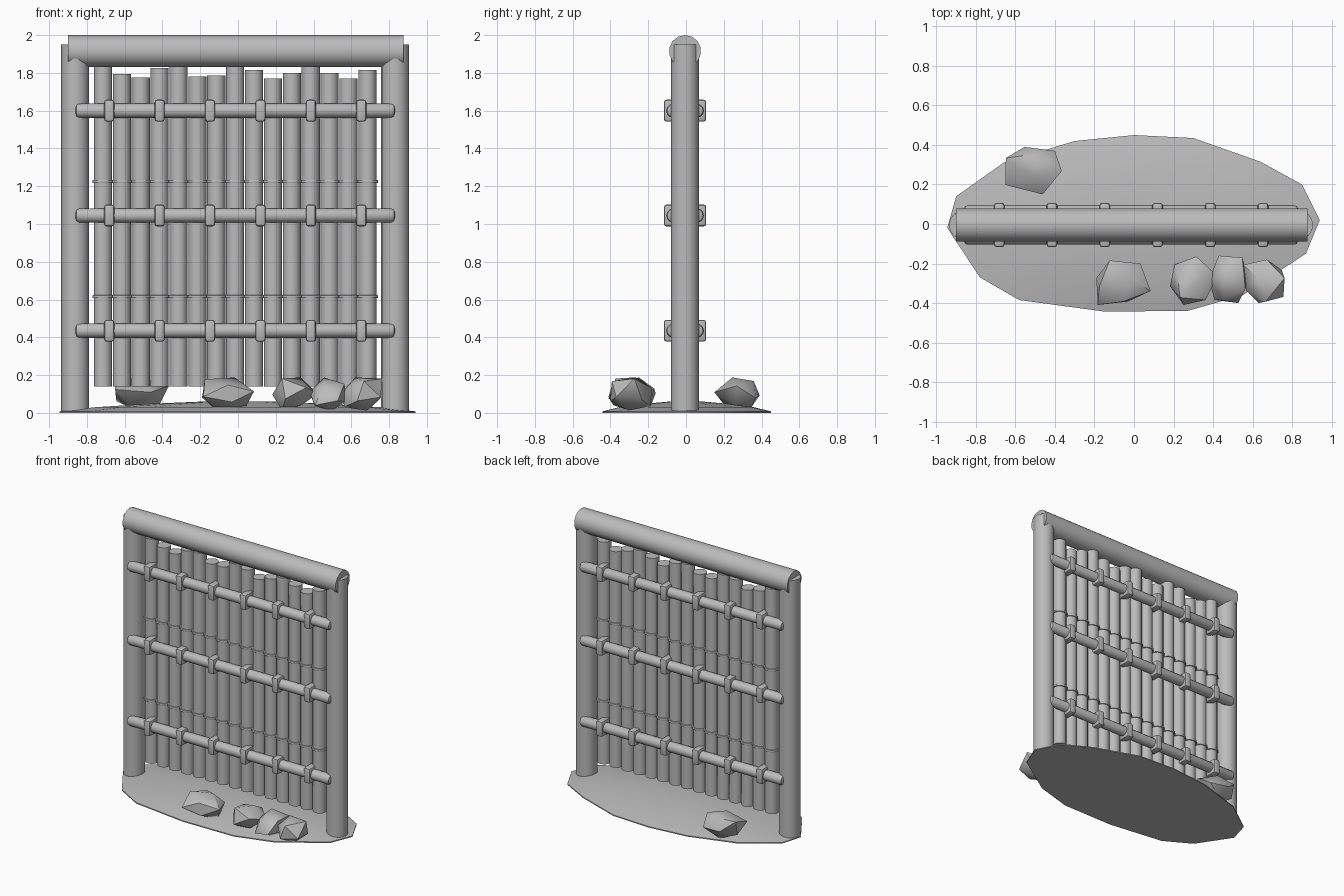
import bpy, bmesh, math, random
from mathutils import Vector, Matrix

cube = bpy.data.objects.get("Cube")
if cube:
    bpy.data.objects.remove(cube, do_unlink=True)
random.seed(4)

grey = bpy.data.materials.new("plain_grey")
grey.use_nodes = True
colour = (0.5, 0.5, 0.5, 1)
grey.diffuse_color = colour
grey.node_tree.nodes["Principled BSDF"].inputs["Base Color"].default_value = colour


def finish(bm, name, angle=40):
    """Turn a bmesh into a named, shaded object."""
    bmesh.ops.recalc_face_normals(bm, faces=bm.faces)
    mesh = bpy.data.meshes.new(name)
    bm.to_mesh(mesh)
    bm.free()
    mesh.materials.append(grey)
    obj = bpy.data.objects.new(name, mesh)
    bpy.context.collection.objects.link(obj)
    bpy.ops.object.select_all(action="DESELECT")
    obj.select_set(True)
    bpy.context.view_layer.objects.active = obj
    bpy.ops.object.shade_smooth_by_angle(angle=math.radians(angle))
    return obj


def rod(name, start, end, radius, sides=16, bevel=0):
    """Cylinder between two points, optionally with rounded ends."""
    start, end = Vector(start), Vector(end)
    axis = end - start
    place = Matrix.Translation((start + end) / 2) @ axis.to_track_quat("Z", "Y").to_matrix().to_4x4()
    bm = bmesh.new()
    bmesh.ops.create_cone(bm, cap_ends=True, segments=sides, radius1=radius,
                          radius2=radius, depth=axis.length, matrix=place)
    if bevel:
        rims = [e for e in bm.edges if any(len(f.verts) > 4 for f in e.link_faces)]
        bmesh.ops.bevel(bm, geom=rims, offset=bevel, segments=2, profile=0.5, affect="EDGES")
    return finish(bm, name)


MID_Y = -0.005

# Frame: two posts and the top beam
for name, x in (("left_post", 0.832), ("right_post", -0.862)):
    rod(name, (x, MID_Y, 0.01), (x, MID_Y, 1.95), 0.074)
rod("top_beam", (-0.9, MID_Y, 1.915), (0.877, MID_Y, 1.915), 0.085, 14)

# Upright canes of uneven height, each with two thin joint rings
tops = [1.835, 1.795, 1.775, 1.825, 1.835, 1.78, 1.785, 1.835,
        1.815, 1.77, 1.8, 1.835, 1.8, 1.77, 1.815]
for i, top in enumerate(tops):
    x = -0.715 + i * 0.1
    rod(f"cane_{i + 1}", (x, MID_Y, 0.14), (x, MID_Y, top), 0.048, 12)
    for z in (0.615, 1.225):
        rod(f"cane_ring_{i + 1}", (x, MID_Y, z - 0.008), (x, MID_Y, z + 0.008), 0.056, 12, 0.003)

# Cross bars with square bindings, on both faces
for side, y in (("front", -0.067), ("back", 0.057)):
    for z in (0.435, 1.045, 1.6):
        rod(f"{side}_cross_bar", (-0.86, y, z), (0.83, y, z), 0.038, 12, 0.018)
        for i in range(6):
            bm = bmesh.new()
            place = Matrix.Translation((-0.682 + i * 0.267, y, z)) @ Matrix.Diagonal((0.054, 0.1, 0.116, 1))
            bmesh.ops.create_cube(bm, size=1, matrix=place)
            bmesh.ops.bevel(bm, geom=bm.edges[:], offset=0.014, segments=2, profile=0.5, affect="EDGES")
            finish(bm, f"{side}_binding")

# Low earth mound with an irregular rim
outline = [(-0.945, -0.02), (-0.78, -0.27), (-0.58, -0.385), (-0.15, -0.443), (0.27, -0.44),
           (0.55, -0.36), (0.87, -0.15), (0.94, 0.02), (0.85, 0.2), (0.64, 0.315), (0.3, 0.435),
           (0, 0.45), (-0.3, 0.42), (-0.66, 0.31), (-0.9, 0.14)]
bm = bmesh.new()
rings = []
for scale, z in ((1, 0), (1, 0.008), (0.8, 0.03), (0.5, 0.048), (0.2, 0.06)):
    rings.append([bm.verts.new((x * scale, y * scale, z)) for x, y in outline])
for low, high in zip(rings, rings[1:]):
    for k in range(len(outline)):
        bm.faces.new((low[k - 1], low[k], high[k], high[k - 1]))
bm.faces.new(rings[0])
bm.faces.new(rings[-1])
finish(bm, "ground_mound")

# Angular rocks, each squeezed into its own bounds
rocks = [(-0.508, 0.27, 0.285, 0.24), (-0.053, -0.297, 0.275, 0.225), (0.302, -0.287, 0.24, 0.245),
         (0.478, -0.28, 0.2, 0.24), (0.657, -0.29, 0.21, 0.22)]
for i, (x, y, width, depth) in enumerate(rocks):
    bm = bmesh.new()
    bmesh.ops.create_icosphere(bm, subdivisions=1, radius=1,
                               matrix=Matrix.Rotation(i * 1.3, 4, "Z") @ Matrix.Rotation(i + 0.4, 4, "X"))
    for v in bm.verts:
        v.co *= random.uniform(0.8, 1.2)
    for axis, (centre, size) in enumerate(((x, width), (y, depth), (0.1, 0.175))):
        values = [v.co[axis] for v in bm.verts]
        low, span = min(values), max(values) - min(values)
        for v in bm.verts:
            v.co[axis] = centre + ((v.co[axis] - low) / span - 0.5) * size
    finish(bm, f"rock_{i + 1}", 45)
